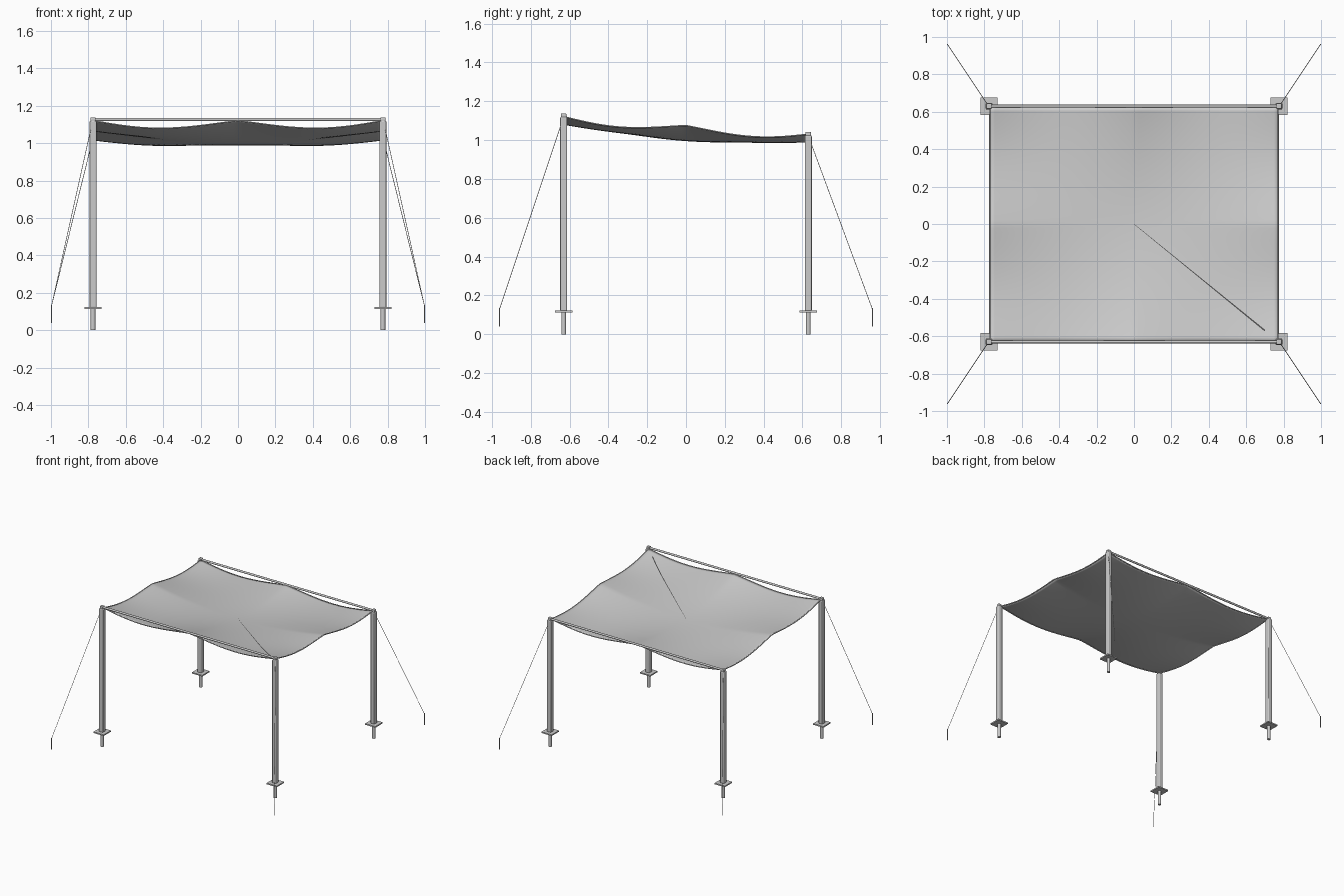
import bpy, bmesh, math
from mathutils import Vector

if "Cube" in bpy.data.objects:
    bpy.data.objects.remove(bpy.data.objects["Cube"])

PX, PY = 0.775, 0.63          # post positions
HX, HY = 0.77, 0.625          # canopy half sizes


def box(name, centre, size, bevel=0.0):
    bpy.ops.mesh.primitive_cube_add(size=1, location=centre)
    o = bpy.context.object
    o.name = name
    o.scale = size
    bpy.ops.object.transform_apply(location=False, rotation=False, scale=True)
    if bevel:
        m = o.modifiers.new("bevel", 'BEVEL')
        m.width, m.segments = bevel, 3
        bpy.ops.object.shade_smooth_by_angle(angle=math.radians(40))
    return o


def rod(name, a, b, r, sides=12):
    a, b = Vector(a), Vector(b)
    d = b - a
    bpy.ops.mesh.primitive_cylinder_add(vertices=sides, radius=r, depth=d.length,
                                        location=(a + b) / 2)
    o = bpy.context.object
    o.name = name
    o.rotation_euler = d.to_track_quat('Z', 'Y').to_euler()
    bpy.ops.object.shade_smooth_by_angle(angle=math.radians(40))
    return o


def wave(t):
    return math.sin(math.pi * min(t, 1.0) ** 1.12)


def cloth_z(x, y):
    # sloping sheet held at corners and edge midpoints, sagging between
    u, v = min(abs(x) / HX, 1), min(abs(y) / HY, 1)
    sag = 0.04 * (wave(u) * v * v) + 0.032 * (wave(v) * u * u)
    sag += 0.078 * (1 - u * u) * (1 - v * v)
    return 1.075 - 0.045 * y / HY - sag


def mesh_object(name, bm):
    me = bpy.data.meshes.new(name)
    bm.to_mesh(me)
    bm.free()
    o = bpy.data.objects.new(name, me)
    bpy.context.collection.objects.link(o)
    for p in me.polygons:
        p.use_smooth = True
    return o


# canopy sheet
bm = bmesh.new()
bmesh.ops.create_grid(bm, x_segments=64, y_segments=56, size=1)
for v in bm.verts:
    x, y = v.co.x * HX, v.co.y * HY
    v.co = (x, y, cloth_z(x, y))
canopy = mesh_object("canopy", bm)
s = canopy.modifiers.new("thickness", 'SOLIDIFY')
s.thickness, s.offset = 0.004, 0

# hem cord around the canopy edge
corners = [(-HX, -HY), (HX, -HY), (HX, HY), (-HX, HY)]
path = []
for i in range(4):
    a, b = Vector(corners[i]), Vector(corners[(i + 1) % 4])
    for k in range(32):
        p = a.lerp(b, k / 32)
        path.append((p.x, p.y, cloth_z(p.x, p.y)))
cu = bpy.data.curves.new("canopy_hem", 'CURVE')
cu.dimensions = '3D'
cu.bevel_depth, cu.bevel_resolution = 0.004, 1
sp = cu.splines.new('POLY')
sp.points.add(len(path) - 1)
for pt, c in zip(sp.points, path):
    pt.co = (*c, 1)
sp.use_cyclic_u = True
bpy.context.collection.objects.link(bpy.data.objects.new("canopy_hem", cu))

# thin tapered seam from the centre towards the front right corner
bm = bmesh.new()
rows = []
side = Vector((0.57, 0.70)).normalized()
for k in range(25):
    t = k / 24
    w = 0.001 + 0.003 * t
    row = []
    for sgn in (-1, 1):
        x, y = 0.70 * t + sgn * w * side.x, -0.57 * t + sgn * w * side.y
        row.append(bm.verts.new((x, y, cloth_z(x, y) + 0.0035)))
    rows.append(row)
for a, b in zip(rows, rows[1:]):
    bm.faces.new((a[0], b[0], b[1], a[1]))
seam = mesh_object("canopy_seam", bm)
mat = bpy.data.materials.new("dark_seam")
mat.diffuse_color = (0.08, 0.08, 0.08, 1)
mat.use_nodes = True
mat.node_tree.nodes["Principled BSDF"].inputs["Base Color"].default_value = mat.diffuse_color
seam.data.materials.append(mat)

for sy, row in ((-1, "front"), (1, "back")):
    top = 1.135 if sy < 0 else 1.04
    for sx, hand in ((-1, "left"), (1, "right")):
        n = f"{row}_{hand}_"
        x, y = sx * PX, sy * PY
        # post, top cap, foot plate and ground spike
        box(n + "post", (x, y, (0.12 + top - 0.015) / 2), (0.036, 0.036, top - 0.135), 0.006)
        box(n + "post_cap", (x, y, top - 0.012), (0.028, 0.028, 0.03), 0.005)
        box(n + "foot_plate", (x, y, 0.118), (0.092, 0.092, 0.01))
        rod(n + "spike", (x, y, 0), (x, y, 0.12), 0.0125, 16)
        # guy rope and stake
        stake = (sx * 0.997, sy * 0.96)
        rod(n + "rope", (sx * 0.785, sy * 0.642, top - 0.05), (*stake, 0.13), 0.0016, 8)
        rod(n + "stake", (*stake, 0.04), (*stake, 0.135), 0.003, 8)
    # ridge bar between the post tops
    rod(row + "_bar", (-PX, sy * PY, top - 0.008), (PX, sy * PY, top - 0.008), 0.008)
